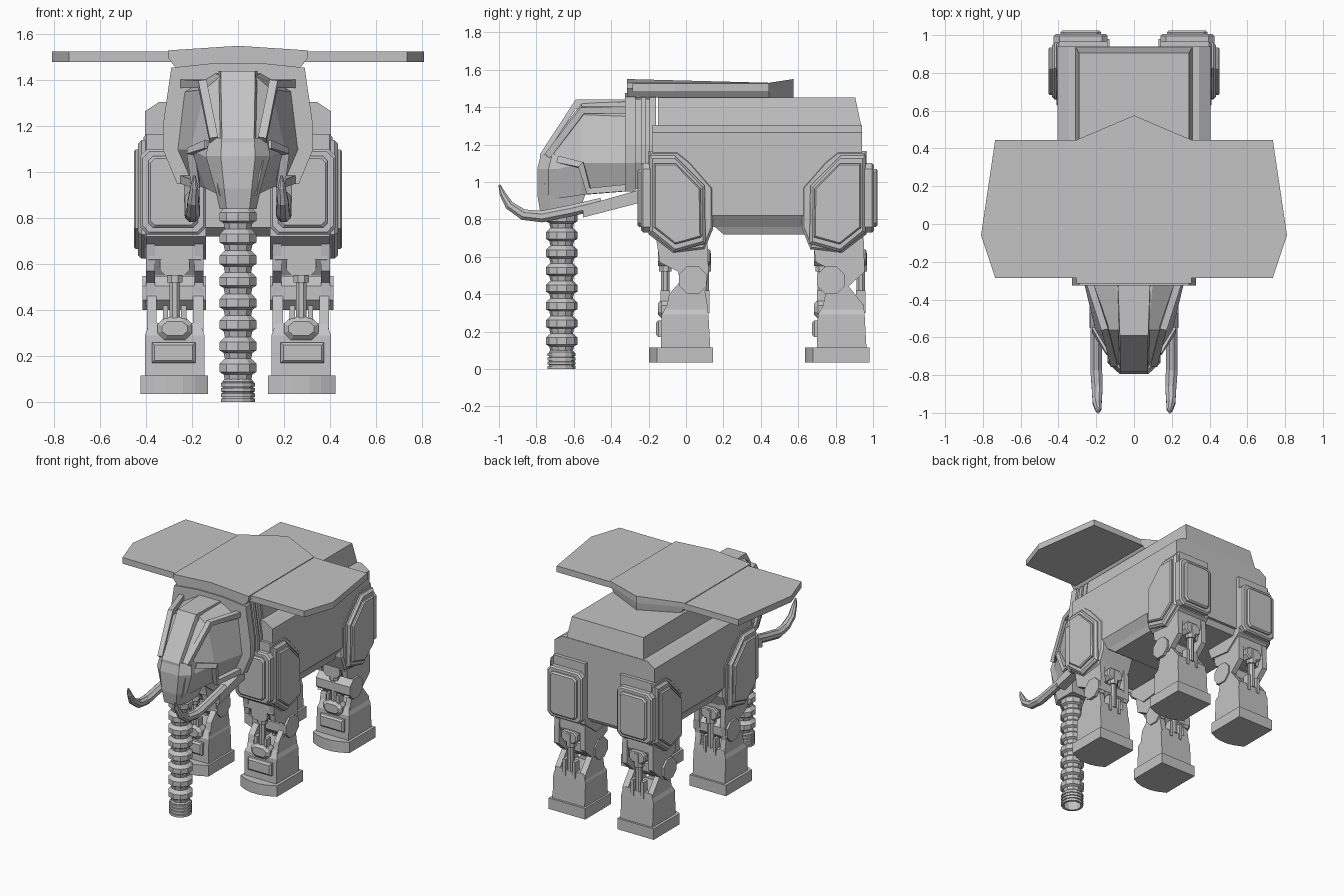
import bpy, bmesh, math
from mathutils import Vector

if "Cube" in bpy.data.objects:
    bpy.data.objects.remove(bpy.data.objects["Cube"])

grey = bpy.data.materials.new("plain grey")
grey.diffuse_color = (0.55, 0.55, 0.55, 1)
grey.use_nodes = True
grey.node_tree.nodes["Principled BSDF"].inputs["Base Color"].default_value = grey.diffuse_color


def loft(name, rings, mirror=False, caps=True):
    """Skin equal-length rings of 3D points, flat shaded."""
    bm = bmesh.new()
    vs = [[bm.verts.new(p) for p in r] for r in rings]
    n = len(rings[0])
    for a, b in zip(vs, vs[1:]):
        for i in range(n):
            j = (i + 1) % n
            bm.faces.new((a[i], a[j], b[j], b[i]))
    if caps:
        bm.faces.new(vs[0])
        bm.faces.new(vs[-1])
    bmesh.ops.recalc_face_normals(bm, faces=bm.faces)
    me = bpy.data.meshes.new(name)
    bm.to_mesh(me)
    bm.free()
    me.materials.append(grey)
    ob = bpy.data.objects.new(name, me)
    bpy.context.collection.objects.link(ob)
    if mirror:
        ob.modifiers.new("Mirror", 'MIRROR').use_mirror_merge = False
    return ob


def place(axis, u, v, d):
    return {'x': (d, u, v), 'y': (u, d, v), 'z': (u, v, d)}[axis]


def plate(name, pts, axis, d0, d1, bevel=0.0, mirror=True):
    """Extrude an outline along an axis, with a chamfer round the d1 face."""
    us, vs = [p[0] for p in pts], [p[1] for p in pts]
    cu, cv = (min(us) + max(us)) / 2, (min(vs) + max(vs)) / 2
    ku = 1 - bevel / (max(us) - cu)
    kv = 1 - bevel / (max(vs) - cv)
    rings = [[place(axis, u, v, d0) for u, v in pts]]
    if bevel:
        mid = d1 - math.copysign(min(bevel, abs(d1 - d0) * 0.7), d1 - d0)
        rings.append([place(axis, u, v, mid) for u, v in pts])
    rings.append([place(axis, cu + (u - cu) * ku, cv + (v - cv) * kv, d1) for u, v in pts])
    return loft(name, rings, mirror)


def rect(u0, u1, v0, v1, c=0.0):
    if not c:
        return [(u0, v0), (u1, v0), (u1, v1), (u0, v1)]
    return [(u0 + c, v0), (u1 - c, v0), (u1, v0 + c), (u1, v1 - c),
            (u1 - c, v1), (u0 + c, v1), (u0, v1 - c), (u0, v0 + c)]


def tube(name, path, radii, sides=8, mirror=True):
    path = [Vector(p) for p in path]
    rings = []
    for i, p in enumerate(path):
        d = (path[min(i + 1, len(path) - 1)] - path[max(i - 1, 0)]).normalized()
        s = (Vector((1, 0, 0)) - d * d.x)
        s = s.normalized() if s.length > 0.1 else Vector((0, 1, 0))
        t = d.cross(s)
        rings.append([p + radii[i] * (s * math.cos(a) + t * math.sin(a)) for a in
                      [2 * math.pi * (k + 0.5) / sides for k in range(sides)]])
    return loft(name, rings, mirror)


def sym(half):
    """Close a right-hand half outline by reflecting it."""
    return half + [(-u, v) for u, v in reversed(half)]


# Body shell, back hump and belly
plate("body", sym([(.36, .76), (.405, .82), (.405, 1.265), (.345, 1.305)]), 'y', -.18, .94, 0, False)
loft("back_hump", [[(-w, y0, z), (w, y0, z), (w, y1, z), (-w, y1, z)]
                   for w, y0, y1, z in ((.31, -.15, .937, 1.30), (.29, -.15, .905, 1.45))])
loft("belly", [[(-w, y0, z), (w, y0, z), (w, y1, z), (-w, y1, z)]
               for w, y0, y1, z in ((.37, .13, .93, .78), (.34, .2, .9, .72))])

# Neck collar and ribs
collar = sym([(.265, .95), (.327, 1.1), (.327, 1.2), (.29, 1.455), (.10, 1.475)])
for i, (y0, y1, k) in enumerate(((-.325, -.27, 1), (-.27, -.24, .95), (-.24, -.215, .99),
                                 (-.215, -.195, .95), (-.195, -.16, .99))):
    plate(f"neck_rib_{i}", [(u * k, 1.2 + (v - 1.2) * k) for u, v in collar], 'y', y1, y0, 0, False)

# Roof: ridged centre slab and side wings
roof = [(-.305, -.315), (0, -.315), (.305, -.315), (.305, .445), (0, .575), (-.305, .445)]
loft("roof_centre", [[(u * k, v, z) for u, v in roof] for k, z in ((.88, 1.45), (1, 1.50))]
     + [[(u, v, 1.53 if u else 1.55) for u, v in roof]])
plate("wing", [(.28, -.285), (.735, -.285), (.81, -.06), (.735, .445), (.28, .445)], 'z', 1.48, 1.525)

# Head
def octo(y, half):
    return [(u, y, v) for u, v in sym(half)]

loft("head", [octo(-.31, [(.20, .95), (.265, 1.1), (.235, 1.35), (.10, 1.43)]),
              octo(-.56, [(.14, .93), (.205, 1.1), (.145, 1.36), (.075, 1.42)]),
              octo(-.76, [(.08, .90), (.11, 1.05), (.09, 1.12), (.065, 1.15)])])
loft("forehead", [[(-w, y, z), (w, y, z), (w * 1.1, y, z - .05), (-w * 1.1, y, z - .05)]
                  for w, y, z in ((.085, -.31, 1.44), (.075, -.59, 1.44), (.07, -.78, 1.15))])
loft("muzzle", [[(u, y, z) for u, y in sym([(a, f), (b, f + .06), (b, r)])]
                for a, b, f, r, z in ((.07, .125, -.775, -.62, 1.15), (.075, .14, -.795, -.55, 1.07),
                                      (.06, .10, -.795, -.54, .93), (.05, .08, -.78, -.57, .84))])

# Raised frame round each cheek
def bar(name, pts, w):
    """Thick outward-facing strip along a path on the head side."""
    tube(name, pts, [w] * len(pts), 4)

bar("brow", [(.235, -.31, 1.385), (.155, -.55, 1.385), (.105, -.74, 1.14)], .026)
bar("cheek_rim", [(.13, -.68, 1.12), (.205, -.56, 1.09), (.185, -.52, .95), (.235, -.31, .97)], .026)

# Tusks and sockets
loft("tusk_socket", [[(x, y, z) for x in (.165, .235) for z in ((lo, hi) if x < .2 else (hi, lo))]
                     for y, lo, hi in ((-.26, .885, .955), (-.55, .81, .872))], True)
tube("tusk", [(.20, -.45, .885), (.20, -.62, .845), (.20, -.77, .815), (.195, -.87, .825),
              (.195, -.945, .875), (.19, -.98, .935), (.19, -.998, .985)],
     [.033, .033, .034, .031, .026, .018, .006])

# Segmented trunk, ending in an open nozzle
def turned(name, prof, sides=10, caps=False):
    loft(name, [[(r * math.cos(2 * math.pi * (k + .5) / sides), -.665 + r * math.sin(2 * math.pi * (k + .5) / sides), z)
                 for k in range(sides)] for r, z in prof], False, caps)

trunk = []
for i in range(8):
    z = .095 + i * .094
    trunk += [(.06, z), (.066, z + .026), (.084, z + .036), (.084, z + .072), (.066, z + .09)]
turned("trunk", trunk, caps=True)
nozzle = [(.06, .08), (.06, 0)]
for i in range(4):
    z = i * .023
    nozzle += [(.077, z), (.077, z + .015), (.07, z + .017), (.07, z + .022)]
turned("trunk_nozzle", nozzle + [(.06, .10)], 12)


def leg(tag, off, flip, yj):
    """Armour, thigh, knee, shin and foot; flip turns the armour rearwards."""
    def Y(pts):
        return [(flip + (y if tag == "front" else -y), z) for y, z in pts]
    out = -1 if tag == "front" else 1

    # hip armour with outer and end panels
    plate(f"{tag}_hip", Y([(-.2, 1.165), (-.05, 1.165), (.02, 1.11), (.145, .97), (.145, .75),
                           (.10, .64), (-.07, .62), (-.2, .72)]), 'x', .14, .41, .012)
    panel = Y([(-.195, 1.14), (-.06, 1.14), (.1, .98), (.105, .67), (-.06, .625), (-.195, .73)])
    plate(f"{tag}_hip_panel", panel, 'x', .40, .435, .015)
    plate(f"{tag}_hip_inset", [(p[0] * .84 + (flip - .04 * -out) * .16, .885 + (p[1] - .885) * .84)
                               for p in panel], 'x', .42, .453, .008)
    y0 = flip + out * .19
    plate(f"{tag}_hip_end", rect(.14, .425, .73, 1.10, .03), 'y', y0, flip + out * .24, .01)
    plate(f"{tag}_hip_end_inset", rect(.175, .39, .76, 1.07, .02), 'y', y0, flip + out * .26, .01)

    # thigh: core block and two cheek plates reaching down to the knee
    plate(f"{tag}_thigh", [(off - .15, .75), (off - .15, .62), (off - .10, .55), (off + .07, .55),
                           (off + .11, .64), (off + .11, .75)], 'x', .16, .39)
    for i, (a, b) in enumerate(((.15, .19), (.36, .40))):
        plate(f"{tag}_thigh_cheek_{i}", [(off - .16, .70), (off - .14, .57), (off - .04, .52), (yj - .07, .42),
                                         (yj + .07, .42), (off + .12, .52), (off + .115, .70)], 'x', a, b)
    # knee joint discs and axle
    tube(f"{tag}_knee", [(.14, yj, .475), (.415, yj, .475)], [.08, .08], 8)
    # pistons before and behind the knee
    for i, y in enumerate((off - .11, off + .10)):
        tube(f"{tag}_piston_{i}", [(.275, y, .34), (.275, y, .52), (.275, y, .521), (.275, y, .62)],
             [.025, .025, .036, .036])
        plate(f"{tag}_piston_mount_{i}", rect(.21, .34, .55, .64, .025), 'y', y - .04, y + .03, .008)
        for j, x in enumerate((.225, .305)):
            plate(f"{tag}_clevis_{i}_{j}", rect(x, x + .022, .30, .42), 'y', y - .025, y + .025)

    # shin, tapering upward, with raised front plate
    loft(f"{tag}_shin", [[(x0, off + a, z), (x1, off + a, z), (x1, off + b, z), (x0, off + b, z)]
                         for x0, x1, a, b, z in ((.145, .405, -.135, .13, .11), (.145, .405, -.13, .12, .29),
                                                 (.165, .385, -.10, .115, .345))], True)
    for i, (a, b) in enumerate(((.15, .195), (.355, .395))):
        plate(f"{tag}_shin_lug_{i}", [(off - .11, .30), (off - .09, .40), (yj - .04, .50), (yj + .05, .50),
                                      (off + .115, .34), (off + .115, .30)], 'x', a, b)
    plate(f"{tag}_shin_guard", rect(.185, .375, .17, .26), 'y', off - .12, off - .16, .012)
    plate(f"{tag}_shin_top", rect(.20, .35, .27, .37, .03), 'y', off - .08, off - .15, .02)

    # foot with rounded toe
    plate(f"{tag}_foot", [(.13, off + .145), (.13, off - .155), (.19, off - .185), (.24, off - .198),
                          (.31, off - .198), (.36, off - .185), (.425, off - .155), (.425, off + .145)],
          'z', .035, .115)


leg("front", 0.0, 0.0, .037)
leg("rear", .835, .74 + .025, .775)
